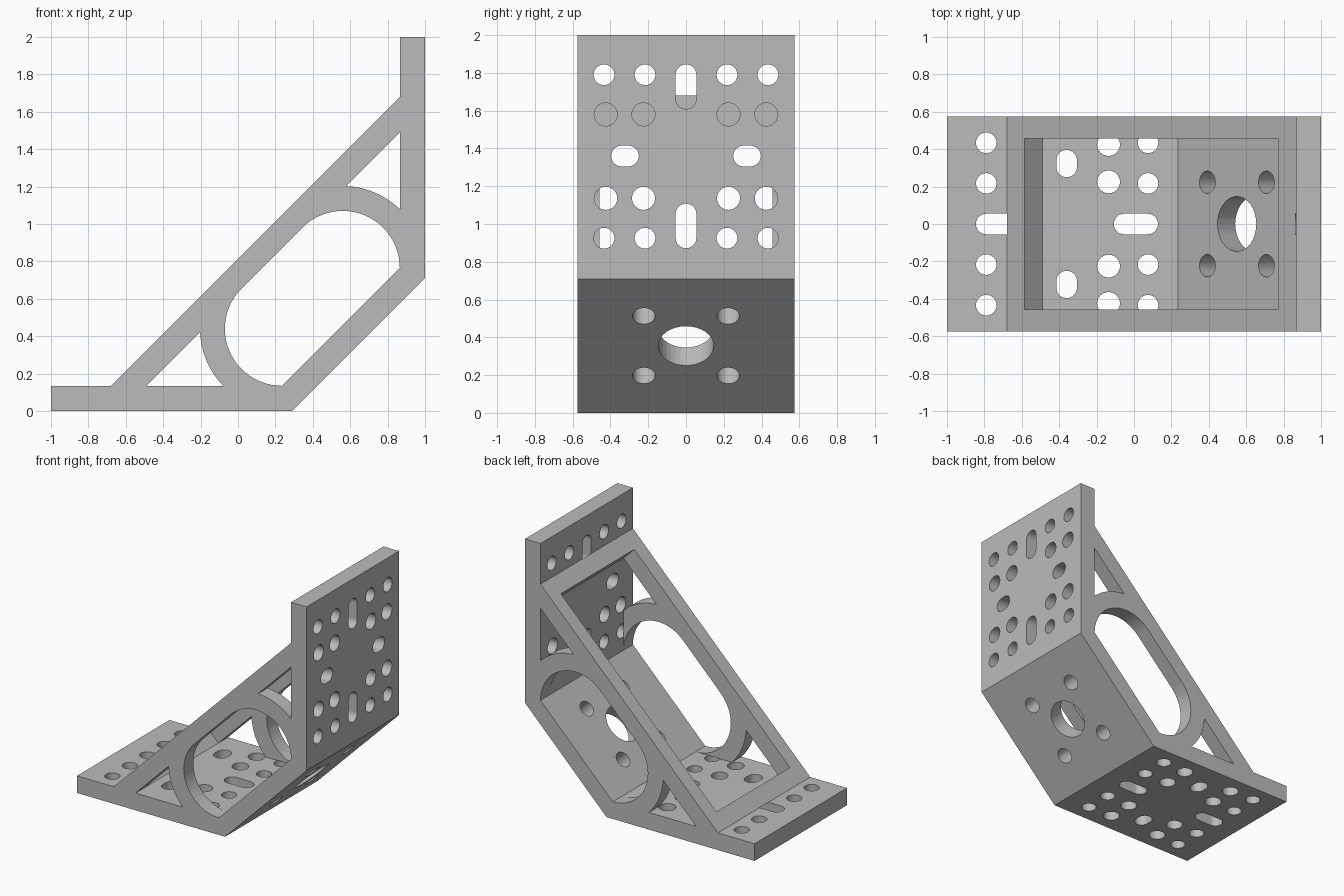
import bpy, bmesh
from math import radians, sin, cos, sqrt
from mathutils import Vector

cube = bpy.data.objects.get("Cube")
if cube:
    bpy.data.objects.remove(cube, do_unlink=True)

HALF_WIDTH, INNER = 0.575, 0.457
T = 0.135                       # plate thickness


def arc(cx, cy, r, a0, a1, n):
    return [(cx + r * cos(radians(a0 + (a1 - a0) * i / n)),
             cy + r * sin(radians(a0 + (a1 - a0) * i / n))) for i in range(n + 1)]


def slot(u, v, r, du=0, dv=0):
    """Circle, or a rounded slot stretched by du across or dv along."""
    if dv:
        return arc(u, v + dv, r, 0, 180, 16) + arc(u, v - dv, r, 180, 360, 16)
    if du:
        return arc(u + du, v, r, -90, 90, 16) + arc(u - du, v, r, 90, 270, 16)
    return arc(u, v, r, 0, 360, 32)[:-1]


def prism(bm, points, place, w0, w1):
    """Extrude a 2D outline from w0 to w1; place maps (u, v, w) to space."""
    ends = [[bm.verts.new(place(u, v, w)) for u, v in points] for w in (w0, w1)]
    bm.faces.new(ends[0])
    bm.faces.new(ends[1][::-1])
    for i in range(len(points)):
        j = (i + 1) % len(points)
        bm.faces.new((ends[0][j], ends[0][i], ends[1][i], ends[1][j]))


def make(name, bm):
    bmesh.ops.recalc_face_normals(bm, faces=bm.faces)
    mesh = bpy.data.meshes.new(name)
    bm.to_mesh(mesh)
    bm.free()
    obj = bpy.data.objects.new(name, mesh)
    bpy.context.scene.collection.objects.link(obj)
    return obj


# Placement frames for side profiles and for the three plates
def side(x, z, y): return Vector((x, y, z))
def foot(u, v, d): return Vector((-1 + v, u, d))
def upright(u, v, d): return Vector((1 - d, u, 2 - v))


def sloped(u, v, d):
    k = sqrt(0.5)
    return Vector((0.645 + (v - d) * k, u, 0.355 + (v + d) * k))


def mirrored(points):
    return [(1 - z, 1 - x) for x, z in points]


# Bracket body: full-width side profile
body_bm = bmesh.new()
lower = [(-0.68, T), (-1, T), (-1, 0), (0.29, 0)]
prism(body_bm, lower + mirrored(lower)[::-1], side, -HALF_WIDTH, HALF_WIDTH)
bracket = make("angle_bracket", body_bm)

# Hollow between the side walls, open through the sloping top
cavity_bm = bmesh.new()
half = [(-0.785, 0.43), (-0.49, T), (0.235, T)]
prism(cavity_bm, half + mirrored(half)[::-1], side, -INNER, INNER)
cavity = make("cavity_cutter", cavity_bm)

# Side wall windows: long rounded opening and two corner triangles
window_bm = bmesh.new()
opening = arc(0.235, 0.44, 0.305, 270, 135, 24)
prism(window_bm, opening + mirrored(opening)[::-1], side, -0.7, 0.7)
corner = [(-0.49, T)] + arc(0.235, 0.44, 0.438, 182.3, 224.13, 12)
for outline in (corner, mirrored(corner)):
    prism(window_bm, outline, side, -0.7, 0.7)
windows = make("window_cutter", window_bm)

# Bolt holes and slots, the same pattern on foot and upright
hole_bm = bmesh.new()
for place in (foot, upright):
    outlines = [slot(0, v, 0.055, dv=0.063) for v in (0.273, 1.01)]
    for s in (-1, 1):
        outlines.append(slot(s * 0.323, 0.64, 0.055, du=0.018))
        for v in (0.21, 1.075):
            outlines += [slot(s * u, v, 0.055) for u in (0.217, 0.434)]
        for v in (0.42, 0.864):
            outlines += [slot(s * u, v, 0.061) for u in (0.225, 0.425)]
    for outline in outlines:
        prism(hole_bm, outline, place, -0.05, T + 0.001)

# Motor bore and its four screw holes in the sloped plate
prism(hole_bm, slot(0, 0, 0.147), sloped, -0.05, 0.2)
for u in (-0.223, 0.223):
    for v in (-0.223, 0.223):
        prism(hole_bm, slot(u, v, 0.06), sloped, -0.05, 0.2)
holes = make("hole_cutter", hole_bm)

# Cut everything out of the body
for cutter in (cavity, windows, holes):
    cutter.hide_render = True
    mod = bracket.modifiers.new(cutter.name, 'BOOLEAN')
    mod.operation, mod.solver, mod.object = 'DIFFERENCE', 'EXACT', cutter
bpy.context.view_layer.update()
result = bpy.data.meshes.new_from_object(
    bracket.evaluated_get(bpy.context.evaluated_depsgraph_get()))
bracket.modifiers.clear()
bracket.data = result
for cutter in (cavity, windows, holes):
    bpy.data.objects.remove(cutter, do_unlink=True)

# Plain grey material
grey = bpy.data.materials.new("plain_grey")
grey.use_nodes = True
colour = (0.5, 0.5, 0.5, 1)
grey.diffuse_color = colour
grey.node_tree.nodes["Principled BSDF"].inputs["Base Color"].default_value = colour
result.materials.clear()
result.materials.append(grey)
